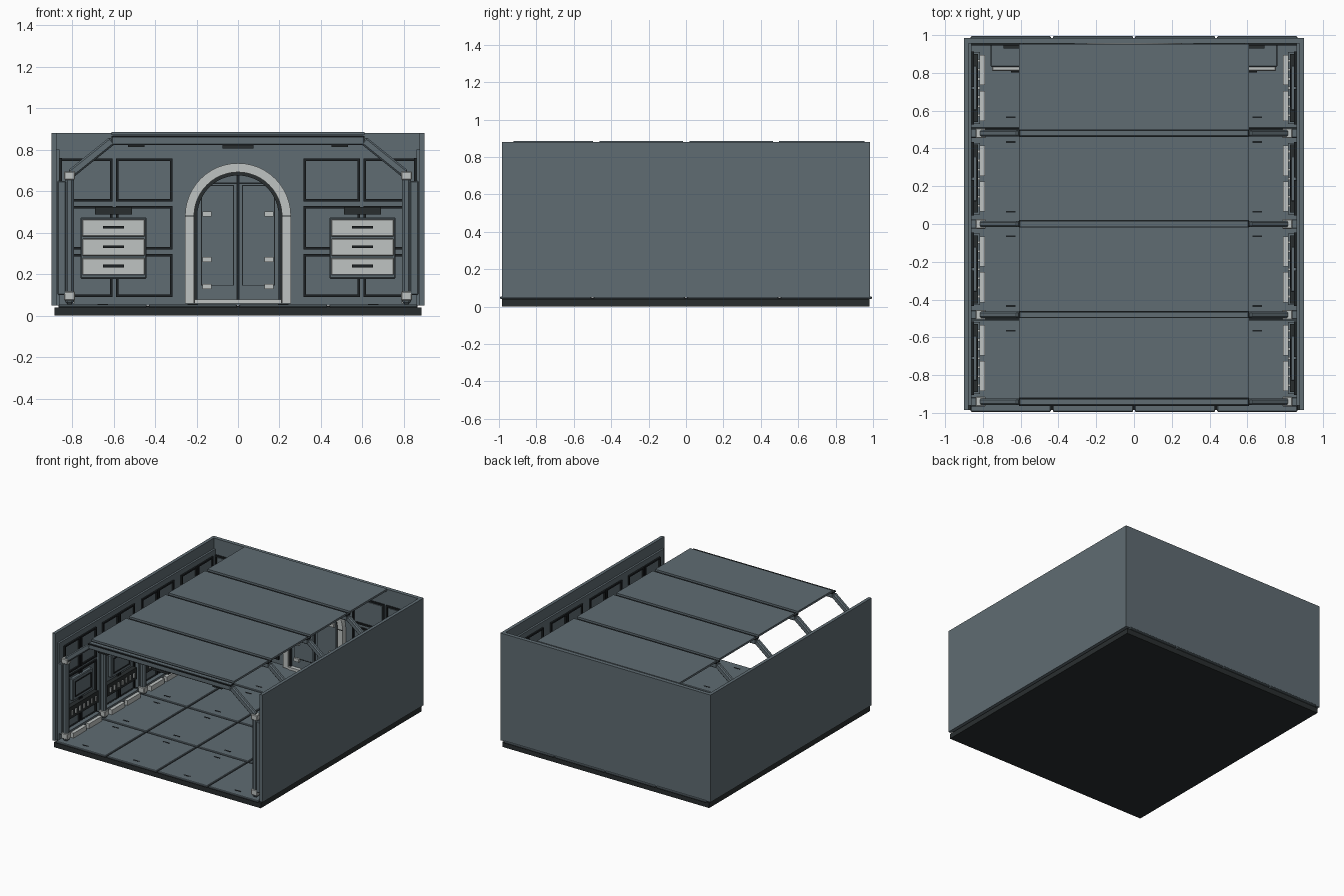
import bpy, bmesh, math
from mathutils import Vector

cube = bpy.data.objects.get("Cube")
if cube:
    bpy.data.objects.remove(cube, do_unlink=True)


def material(name, rgb):
    m = bpy.data.materials.new(name)
    m.use_nodes = True
    m.diffuse_color = (*rgb, 1)
    m.node_tree.nodes["Principled BSDF"].inputs["Base Color"].default_value = (*rgb, 1)
    return m


GREY = material("slate grey", (0.115, 0.15, 0.17))
PALE = material("pale grey", (0.52, 0.55, 0.54))
DARK = material("charcoal", (0.022, 0.027, 0.028))
SEAM = material("seam black", (0.012, 0.015, 0.017))


def finish(name, bm, mat, bevel=0):
    bmesh.ops.recalc_face_normals(bm, faces=bm.faces)
    me = bpy.data.meshes.new(name)
    bm.to_mesh(me)
    bm.free()
    me.materials.append(mat)
    ob = bpy.data.objects.new(name, me)
    bpy.context.collection.objects.link(ob)
    if bevel:
        mod = ob.modifiers.new("Bevel", "BEVEL")
        mod.width = bevel
        mod.segments = 1
    return ob


def add_box(bm, x, y, z):
    """Add a box from three (low, high) ranges."""
    verts = bmesh.ops.create_cube(bm, size=1)["verts"]
    for v in verts:
        v.co = Vector([(a + b) / 2 + c * abs(b - a) for (a, b), c in zip((x, y, z), v.co)])


def boxes(name, mat, *ranges, bevel=0):
    bm = bmesh.new()
    for r in ranges:
        add_box(bm, *r)
    return finish(name, bm, mat, bevel)


def span(c, w):
    return (c - w / 2, c + w / 2)


def sided(s, a, b):
    return tuple(sorted((s * a, s * b)))


def frame(name, mat, u, z, d, t=0.012, side=False):
    """Rectangular border on the back wall, or on a side wall."""
    (a, b), (c, e) = u, z
    parts = [((a, a + t), d, z), ((b - t, b), d, z), (u, d, (c, c + t)), (u, d, (e - t, e))]
    if side:
        parts = [(y, x, h) for x, y, h in parts]
    return boxes(name, mat, *parts)


def arch(name, mat, outer, inner, y, bottom=0.06, spring=0.48, steps=24):
    """Round-headed arch; solid when inner is zero."""
    def outline(r):
        curve = [(r * math.cos(math.pi * i / steps), spring + r * math.sin(math.pi * i / steps))
                 for i in range(steps + 1)]
        return [(r, bottom)] + curve + [(-r, bottom)]
    bm = bmesh.new()
    out = [bm.verts.new((x, y[0], z)) for x, z in outline(outer)]
    if inner:
        inn = [bm.verts.new((x, y[0], z)) for x, z in outline(inner)]
        faces = [bm.faces.new((out[i], out[i + 1], inn[i + 1], inn[i])) for i in range(len(out) - 1)]
    else:
        faces = [bm.faces.new(out)]
    new = bmesh.ops.extrude_face_region(bm, geom=faces)["geom"]
    bmesh.ops.translate(bm, vec=(0, y[1] - y[0], 0), verts=[g for g in new if isinstance(g, bmesh.types.BMVert)])
    return finish(name, bm, mat)


# Base and floor tiles with slots
boxes("base_slab", DARK, ((-0.885, 0.885), (-0.985, 0.98), (0, 0.04)))
boxes("floor_backing", SEAM, ((-0.865, 0.865), (-0.98, 0.97), (0.035, 0.046)))
tiles, slots = [], []
for i in range(4):
    for j in range(4):
        cx, cy = (i - 1.5) * 0.435, (j - 1.5) * 0.5
        tiles.append((span(cx, 0.425), span(cy, 0.488), (0.04, 0.055)))
        for s in (-1, 1):
            slots.append((span(cx, 0.05), span(cy + s * 0.185, 0.01), (0.05, 0.057)))
boxes("floor_tiles", GREY, *tiles, bevel=0.004)
boxes("floor_slots", SEAM, *slots)

# Outer walls
for s, label in ((-1, "right"), (1, "left")):
    boxes(label + "_wall", GREY, (sided(s, 0.875, 0.9), (-0.985, 0.985), (0.05, 0.88)))
    boxes(label + "_wall_liner", GREY, (sided(s, 0.86, 0.876), (-0.96, 0.96), (0.05, 0.8)))
boxes("back_wall", GREY, ((-0.89, 0.89), (0.955, 0.985), (0.05, 0.88)))

# Ceiling plates and cross beams
RIBS = (-0.94, -0.48, 0, 0.48)
ends = RIBS[1:] + (0.97,)
boxes("ceiling_plates", GREY, *[((-0.61, 0.61), (a + 0.018, b - 0.016), (0.87, 0.885))
                               for a, b in zip(RIBS, ends)])
for y in RIBS:
    boxes("ceiling_beam", GREY, ((-0.61, 0.61), span(y, 0.036), (0.822, 0.868)), bevel=0.006)
    boxes("ceiling_beam_seam", SEAM, ((-0.61, 0.61), span(y, 0.048), (0.858, 0.867)))
    boxes("beam_fittings", DARK, *[(span(x, w), span(y, 0.03), (0.823 - h, 0.823))
                                   for x, w, h in ((-0.49, 0.08, 0.01), (0, 0.15, 0.018), (0.49, 0.08, 0.01))])

# Rib columns with pale feet, heads and slanted struts
for y in RIBS:
    for s in (-1, 1):
        x = s * 0.812
        boxes("column", GREY, (span(x, 0.042), span(y, 0.042), (0.055, 0.67)), bevel=0.011)
        boxes("column_bracket", GREY, (sided(s, 0.83, 0.87), span(y, 0.05), (0.1, 0.65)), bevel=0.005)
        boxes("column_blocks", PALE, (span(x, 0.052), span(y, 0.052), (0.073, 0.117)),
              (span(x, 0.052), span(y, 0.052), (0.655, 0.695)), bevel=0.004)
        foot, top = Vector((s * 0.808, y, 0.682)), Vector((s * 0.605, y, 0.845))
        strut = boxes("strut", GREY, (span(0, 0.042), span(0, 0.034), span(0, (top - foot).length)), bevel=0.008)
        strut.location = (foot + top) / 2
        strut.rotation_euler = (0, math.atan2(top.x - foot.x, top.z - foot.z), 0)

# Panel borders on the back wall
for s in (-1, 1):
    for a, b in ((0.315, 0.588), (0.604, 0.86)):
        for low in (0.09, 0.32, 0.55):
            frame("back_panel_border", SEAM, sided(s, a, b), (low, low + 0.208), (0.944, 0.957))
            boxes("back_panel", GREY, (sided(s, a + 0.018, b - 0.018), (0.948, 0.957), (low + 0.018, low + 0.19)))

# Arched double door
arch("door_surround", PALE, 0.255, 0.212, (0.915, 0.957))
arch("door_reveal", DARK, 0.213, 0.196, (0.925, 0.957))
arch("door_leaves", GREY, 0.198, 0, (0.94, 0.957))
boxes("door_sill", PALE, ((-0.21, 0.21), (0.91, 0.95), (0.058, 0.078)))
boxes("door_split", SEAM, ((-0.007, 0.007), (0.934, 0.945), (0.078, 0.676)))
boxes("door_top_line", SEAM, ((-0.14, 0.14), (0.937, 0.943), (0.636, 0.642)))
for s in (-1, 1):
    frame("door_inset", SEAM, sided(s, 0.02, 0.178), (0.145, 0.63), (0.937, 0.943), 0.004)
    boxes("door_hinges", PALE, *[(sided(s, 0.128, 0.172), (0.925, 0.942), span(z, 0.024))
                                 for z in (0.14, 0.27, 0.49)])
    boxes("surround_joint", DARK, (sided(s, 0.212, 0.255), (0.912, 0.918), span(0.48, 0.005)))

# Wall cabinets with three drawers and a dark name plate
for s in (-1, 1):
    c = s * 0.6
    boxes("cabinet_body", GREY, (span(c, 0.32), (0.832, 0.957), (0.178, 0.474)), bevel=0.005)
    for z in (0.237, 0.33, 0.423):
        boxes("drawer", PALE, (span(c, 0.302), (0.81, 0.835), span(z, 0.083)), bevel=0.004)
        boxes("drawer_handle", SEAM, (span(c, 0.1), (0.802, 0.812), span(z + 0.003, 0.013)))
    boxes("cabinet_plate", DARK, (span(c, 0.18), (0.93, 0.957), span(0.506, 0.038)))

# Side wall equipment in each bay
for y in (-0.71, -0.24, 0.24, 0.72):
    for s in (-1, 1):
        depth = sided(s, 0.848, 0.862)
        for k in (-1, 1):
            u = span(y + k * 0.1, 0.188)
            frame("side_panel_border", SEAM, u, (0.53, 0.76), depth, side=True)
            frame("side_panel_border", SEAM, u, (0.1, 0.51), depth, side=True)
            boxes("floor_rail", PALE, (sided(s, 0.788, 0.815), span(y + k * 0.095, 0.16), (0.058, 0.095)))
        boxes("side_console", GREY, (sided(s, 0.83, 0.862), span(y, 0.24), (0.31, 0.48)), bevel=0.005)
        frame("console_border", SEAM, span(y, 0.2), (0.335, 0.455), sided(s, 0.825, 0.832), 0.008, True)
        boxes("side_rack", DARK, (sided(s, 0.825, 0.862), span(y, 0.36), (0.19, 0.28)))
        boxes("rack_clips", PALE, *[(sided(s, 0.815, 0.828), span(y + i * 0.048, 0.014), (0.215, 0.25))
                                    for i in range(-3, 4)])
        boxes("floor_rail_backing", GREY, (sided(s, 0.815, 0.862), span(y, 0.38), (0.055, 0.11)))
